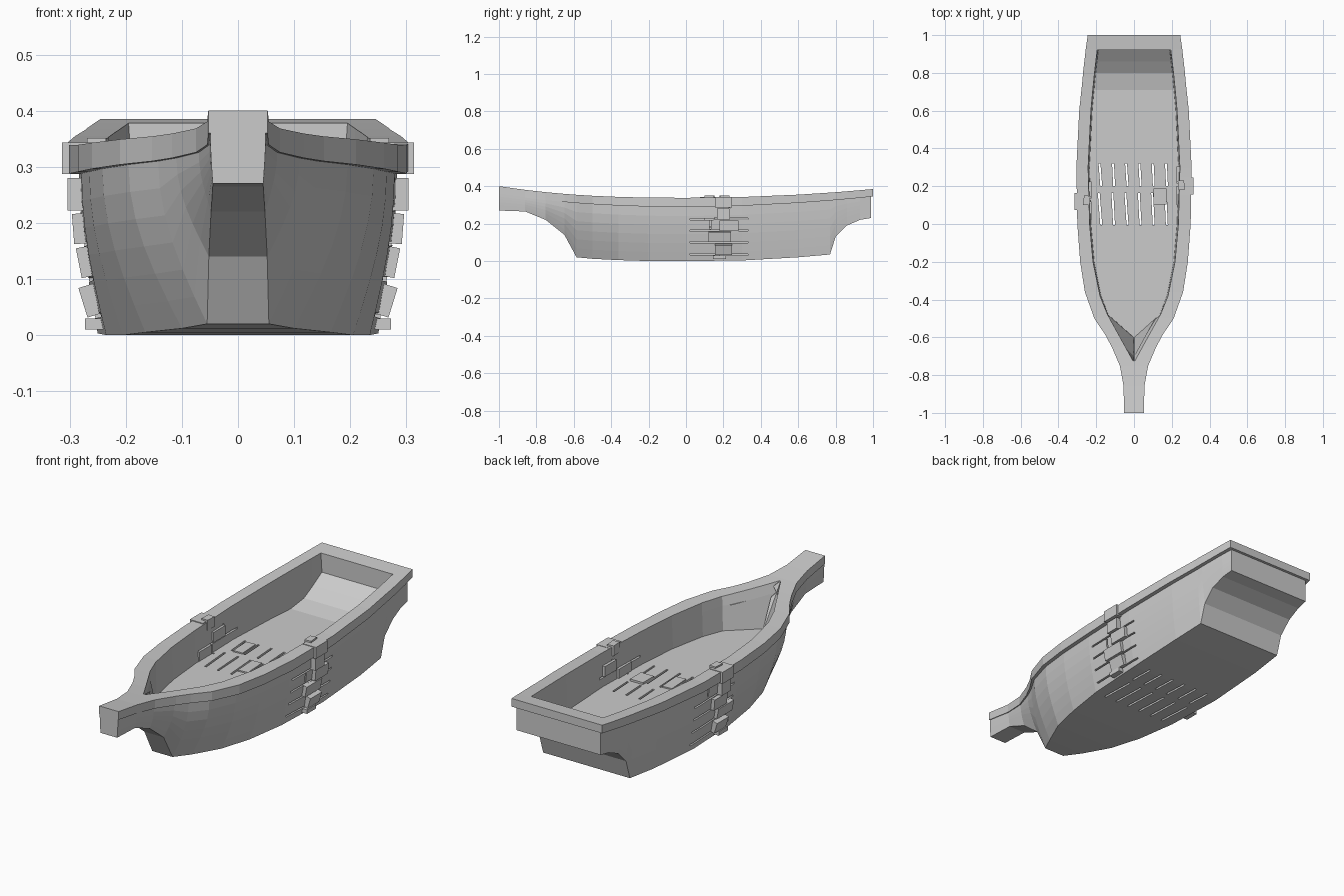
import bpy, bmesh, math, random
from mathutils import Matrix, Euler, Vector

if "Cube" in bpy.data.objects:
    bpy.data.objects.remove(bpy.data.objects["Cube"])
random.seed(4)

def finish(name, bm):
    bmesh.ops.recalc_face_normals(bm, faces=bm.faces)
    me = bpy.data.meshes.new(name)
    bm.to_mesh(me)
    bm.free()
    ob = bpy.data.objects.new(name, me)
    bpy.context.collection.objects.link(ob)
    return ob

def loft(name, rings):
    bm = bmesh.new()
    vs = [[bm.verts.new(p) for p in r] for r in rings]
    n = len(rings[0])
    for a, b in zip(vs, vs[1:]):
        for i in range(n):
            j = (i + 1) % n
            bm.faces.new((a[i], a[j], b[j], b[i]))
    bm.faces.new(vs[0])
    bm.faces.new(vs[-1])
    return finish(name, bm)

def add_box(bm, c, s, rot=(0, 0, 0)):
    m = Matrix.Translation(c) @ Euler(rot).to_matrix().to_4x4() @ Matrix.Diagonal((*s, 1))
    bmesh.ops.create_cube(bm, size=1, matrix=m)

def boxes(name, items):
    bm = bmesh.new()
    for it in items:
        add_box(bm, *it)
    return finish(name, bm)

def cut(ob, cutter):
    m = ob.modifiers.new("cut", 'BOOLEAN')
    m.operation = 'DIFFERENCE'
    m.solver = 'EXACT'
    m.object = cutter
    bpy.context.view_layer.objects.active = ob
    bpy.ops.object.modifier_apply(modifier=m.name)

def sheer(y):
    return 0.338 + (0.047 * y * y if y > 0 else 0.062 * abs(y) ** 2.5)

# Stations: y, underside z, bottom half width, rim half width
stations = [(-1, .27, .045, .053), (-.86, .265, .045, .055), (-.75, .22, .048, .075),
            (-.65, .14, .052, .118), (-.585, .02, .055, .153), (-.5, .012, .10, .21),
            (-.36, .005, .165, .26), (-.2, 0, .205, .285), (0, 0, .235, .30),
            (.3, .003, .25, .305), (.6, .02, .245, .29), (.77, .035, .235, .272),
            (.80, .13, .235, .27), (.86, .19, .236, .263), (.93, .22, .232, .255),
            (1, .23, .228, .245)]

def rim_low(y):
    return sheer(y) - (.05 - .01 * abs(y))

# Hull and rim solids
hull_rings, rim_rings = [], []
for y, zb, wb, wr in stations:
    top, wt = rim_low(y), wr * .93
    right = []
    for k in range(7):
        t = k / 6
        right.append((wb + (wt - wb) * math.sin(t * math.pi / 2), zb + (top - zb) * t))
    yy = min(y, .988)
    hull_rings.append([(x, yy, z) for x, z in right] + [(-x, yy, z) for x, z in reversed(right)])
    zt = sheer(y)
    rim_rings.append([(wr, y, top), (wr, y, zt), (-wr, y, zt), (-wr, y, top)])
hull = loft("hull", hull_rings)
rim = loft("rim", rim_rings)

# Cavity: top y, top half width, floor y, floor z
cavity = [(-.73, .002, -.60, .18), (-.48, .14, -.48, .18), (-.38, .18, -.38, .18),
          (-.2, .217, -.2, .18), (0, .235, 0, .18), (.3, .243, .3, .18), (.6, .228, .6, .18),
          (.71, .218, .71, .18), (.8, .209, .8, .20), (.86, .202, .86, .24), (.92, .195, .92, .285)]
rings = []
for yt, w, yf, zf in cavity:
    wf = w * .97
    zt = sheer(yt)
    rings.append([(wf, yf, zf), (w, yt, zt), (w, yt, .5), (-w, yt, .5), (-w, yt, zt), (-wf, yf, zf)])
cavity_cutter = loft("cavity_cutter", rings)
cut(hull, cavity_cutter)
cut(rim, cavity_cutter)

# Gaps between the planks of the damaged midsection
gaps = []
for s in (-1, 1):
    for z in (.035, .10, .163, .225):
        gaps.append(((s * .285, .177, z), (.13, .31, .008), (random.uniform(-.015, .015), 0, 0)))
    gaps.append(((s * .285, .23, .262), (.13, .008, .045)))
    gaps.append(((s * .285, .13, .195), (.13, .008, .045)))
for i in range(6):
    x = -.18 + i * .07
    tilt = random.uniform(.04, .09)
    gaps.append(((x, .08, .1), (.01, .17, .3), (0, 0, tilt)))
    gaps.append(((x + .002, .26, .1), (.01, .12, .3), (0, 0, tilt)))
gap_cutter = boxes("gap_cutter", gaps)
cut(hull, gap_cutter)
for c in (cavity_cutter, gap_cutter):
    bpy.data.objects.remove(c)

# Loose planks on the sides
for s, name, y0 in ((-1, "left", .12), (1, "right", .20)):
    boxes(name + "_side_planks", [
        ((s * .287, y0, .251), (.034, .07, .058)),
        ((s * .279, y0 + .03, .19), (.03, .10, .054), (0, s * .08, 0)),
        ((s * .269, y0 - .02, .131), (.03, .12, .054), (0, s * .2, 0)),
        ((s * .262, y0, .062), (.03, .09, .055), (0, s * .3, 0)),
        ((s * .25, y0 - .02, .02), (.045, .07, .02))])
    # Rim repair pieces
    boxes(name + "_rim_patch", [
        ((s * .278, y0, .315), (.072, .09, .056)),
        ((s * .25, y0 + .005, .326), (.034, .05, .05), (0, 0, s * .08))])
    # Inner wall planks
    boxes(name + "_inner_planks", [
        ((s * .236, y0 + .06, .255), (.02, .09, .05)),
        ((s * .234, y0 - .05, .205), (.02, .10, .045))])

# Raised floor planks
boxes("floor_planks", [
    ((.137, .145, .182), (.07, .085, .016)),
    ((-.005, .10, .18), (.052, .12, .012), (0, 0, .06)),
    ((-.14, .25, .18), (.05, .11, .012), (0, 0, .06))])
